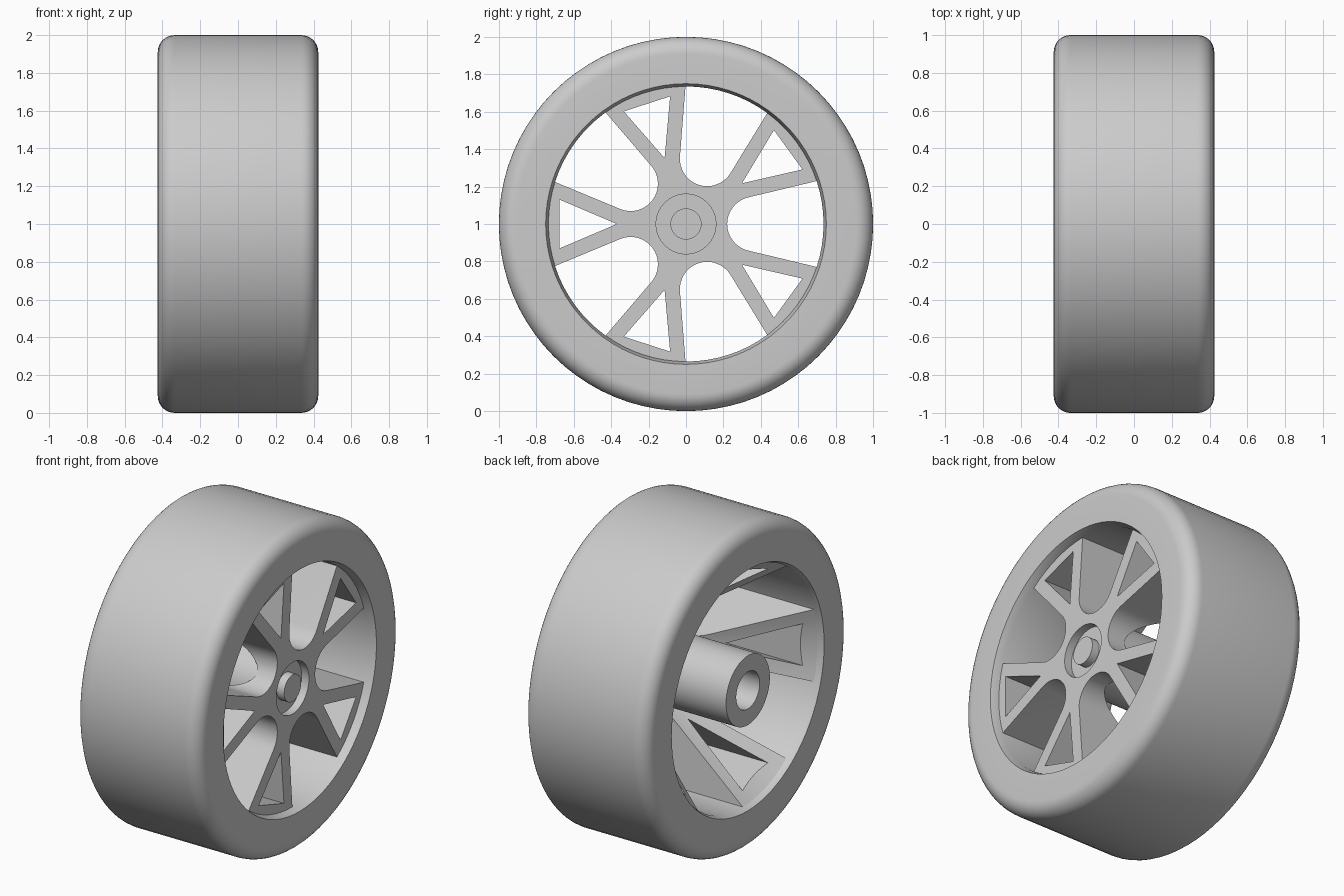
import bpy, bmesh, math
from mathutils import Matrix, Vector

cube = bpy.data.objects.get("Cube")
if cube:
    bpy.data.objects.remove(cube)

grey = bpy.data.materials.new("light_grey")
grey.use_nodes = True
COLOUR = (0.6, 0.6, 0.6, 1)
grey.diffuse_color = COLOUR
grey.node_tree.nodes["Principled BSDF"].inputs["Base Color"].default_value = COLOUR

SPOKES = 5
FACE = 0.375      # x of the spoke face
HALF = 0.425      # half the tyre width
ROUND = 0.09      # tyre shoulder radius


def add_object(name, bm):
    bmesh.ops.recalc_face_normals(bm, faces=bm.faces)
    mesh = bpy.data.meshes.new(name)
    bm.to_mesh(mesh)
    bm.free()
    mesh.materials.append(grey)
    obj = bpy.data.objects.new(name, mesh)
    bpy.context.collection.objects.link(obj)
    obj.location.z = 1
    return obj


def activate(obj):
    bpy.ops.object.select_all(action='DESELECT')
    obj.select_set(True)
    bpy.context.view_layer.objects.active = obj


def smooth(obj):
    activate(obj)
    bpy.ops.object.shade_smooth_by_angle(angle=math.radians(30))


def revolve(name, profile, closed, steps=80):
    """Spin (x, radius) points around the x axis."""
    bm = bmesh.new()
    verts = [bm.verts.new((x, 0, r)) for x, r in profile]
    pairs = list(zip(verts, verts[1:])) + ([(verts[-1], verts[0])] if closed else [])
    edges = [bm.edges.new(p) for p in pairs]
    bmesh.ops.spin(bm, geom=verts + edges, cent=(0, 0, 0), axis=(1, 0, 0),
                   angle=math.tau, steps=steps, use_merge=True)
    bmesh.ops.remove_doubles(bm, verts=bm.verts, dist=1e-5)
    return add_object(name, bm)


def add_prism(bm, outline, angle):
    """Extrude a (y, z) outline through the whole wheel, turned about x."""
    turn = Matrix.Rotation(angle, 3, 'X')
    face = bm.faces.new([bm.verts.new(turn @ Vector((-0.6, y, z))) for y, z in outline])
    out = bmesh.ops.extrude_face_region(bm, geom=[face])["geom"]
    bmesh.ops.translate(bm, vec=(1.2, 0, 0),
                        verts=[v for v in out if isinstance(v, bmesh.types.BMVert)])


# Tyre with rounded shoulders and a slightly flared inner lip
tyre_profile = [(-0.40, 0.735), (-HALF, 0.747)]
for side in (-1, 1):
    arc = [(side * (HALF - ROUND + ROUND * math.cos(a)), 1 - ROUND + ROUND * math.sin(a))
           for a in (math.pi / 2 * i / 8 for i in range(9))]
    tyre_profile += arc if side < 0 else arc[::-1]
tyre_profile += [(HALF, 0.75), (FACE, 0.735)]
smooth(revolve("tyre", tyre_profile, True))

# Spoke disc: centre pin, recess, flat face, conical back and hollow hub
disc_profile = [(FACE, 0), (FACE, 0.083), (0.325, 0.083), (0.325, 0.16), (FACE, 0.16),
                (FACE, 0.745), (-0.40, 0.745), (0.26, 0.215), (-HALF, 0.215),
                (-HALF, 0.115), (0.1, 0.115), (0.1, 0)]
spokes = revolve("spokes_and_hub", disc_profile, False)

# Openings: rounded gaps between spokes, triangles inside each spoke
bm = bmesh.new()
slope = math.radians(13.5)
centre, radius = 0.366, 0.146
start = math.pi / 2 + slope
gap = [(0.9, 0.278)]
for i in range(17):
    a = start + (math.tau - 2 * start) * i / 16
    gap.append((centre + radius * math.cos(a), radius * math.sin(a)))
gap.append((0.9, -0.278))
triangle = [(-0.37, 0), (-0.675, 0.13), (-0.675, -0.13)]
for k in range(SPOKES):
    add_prism(bm, gap, math.tau * k / SPOKES)
    add_prism(bm, triangle, math.tau * k / SPOKES)
cutter = add_object("opening_cutter", bm)
cutter.hide_render = True

cut = spokes.modifiers.new("openings", 'BOOLEAN')
cut.object = cutter
cut.operation = 'DIFFERENCE'
cut.solver = 'EXACT'
activate(spokes)
bpy.ops.object.modifier_apply(modifier=cut.name)
bpy.data.objects.remove(cutter)
smooth(spokes)
